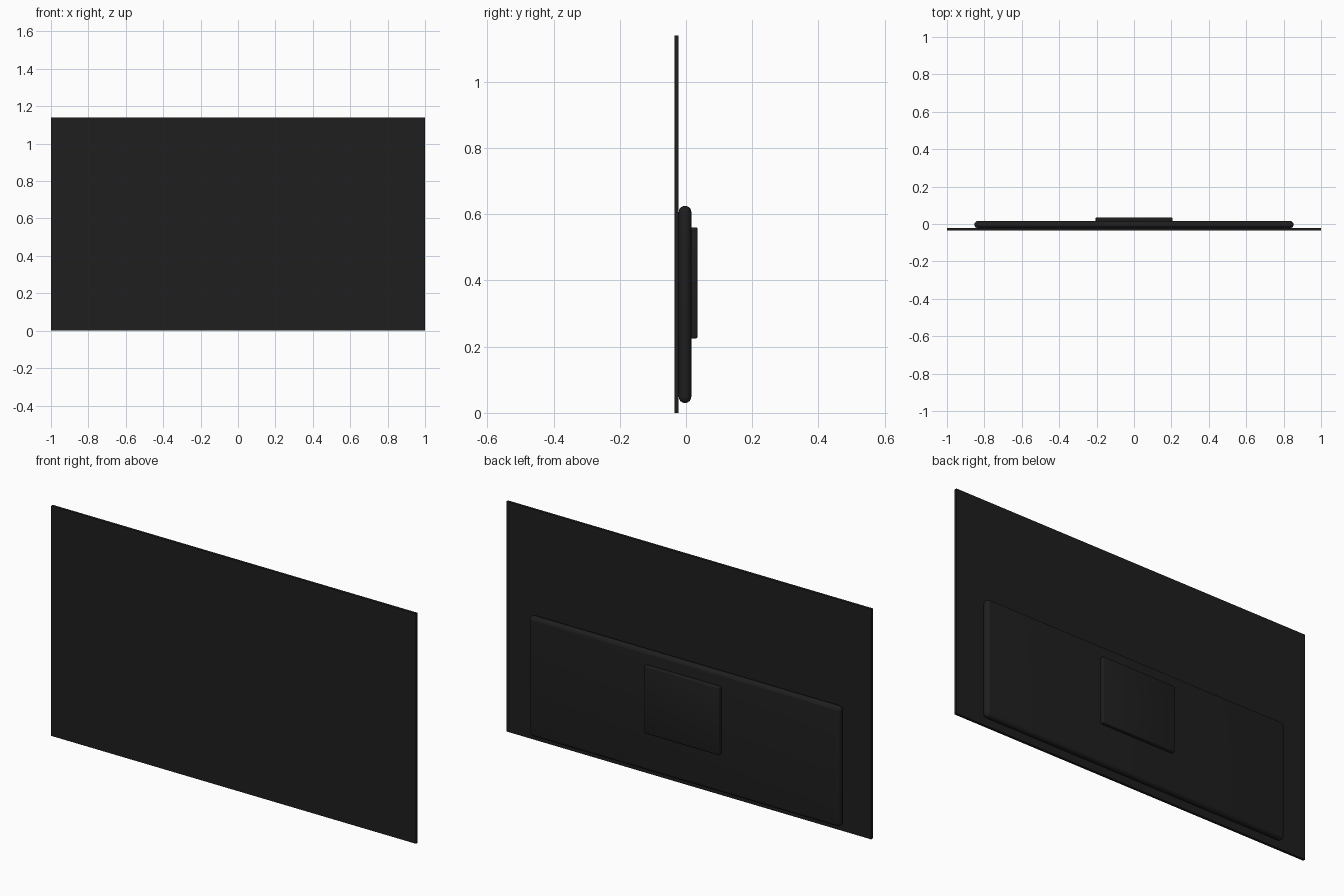
import bpy

cube = bpy.data.objects.get("Cube")
if cube:
    bpy.data.objects.remove(cube, do_unlink=True)

# Single near-black plastic
black = bpy.data.materials.new("matte_black")
black.use_nodes = True
colour = (0.013, 0.013, 0.013, 1)
black.diffuse_color = colour
black.node_tree.nodes["Principled BSDF"].inputs["Base Color"].default_value = colour


def slab(name, low, high, radius=0, segments=1):
    """Box between two corners, with optionally rounded edges."""
    centre = [(a + b) / 2 for a, b in zip(low, high)]
    bpy.ops.mesh.primitive_cube_add(size=1, location=centre)
    part = bpy.context.object
    part.name = name
    part.scale = [b - a for a, b in zip(low, high)]
    bpy.ops.object.transform_apply(location=False, rotation=False, scale=True)
    part.data.materials.append(black)
    if radius:
        bevel = part.modifiers.new("rounded_edges", "BEVEL")
        bevel.width = radius
        bevel.segments = segments
        bpy.ops.object.modifier_apply(modifier=bevel.name)
        bpy.ops.object.shade_smooth_by_angle()
    return part


# Thin display panel
slab("display_panel", (-1, -0.035, 0), (1, -0.022, 1.14))

# Rounded electronics housing on the lower back
slab("rear_housing", (-0.853, -0.022, 0.03), (0.853, 0.016, 0.625), 0.0185, 6)

# Square wall-mount plate
slab("mount_plate", (-0.205, 0.012, 0.225), (0.205, 0.035, 0.56), 0.005, 3)
